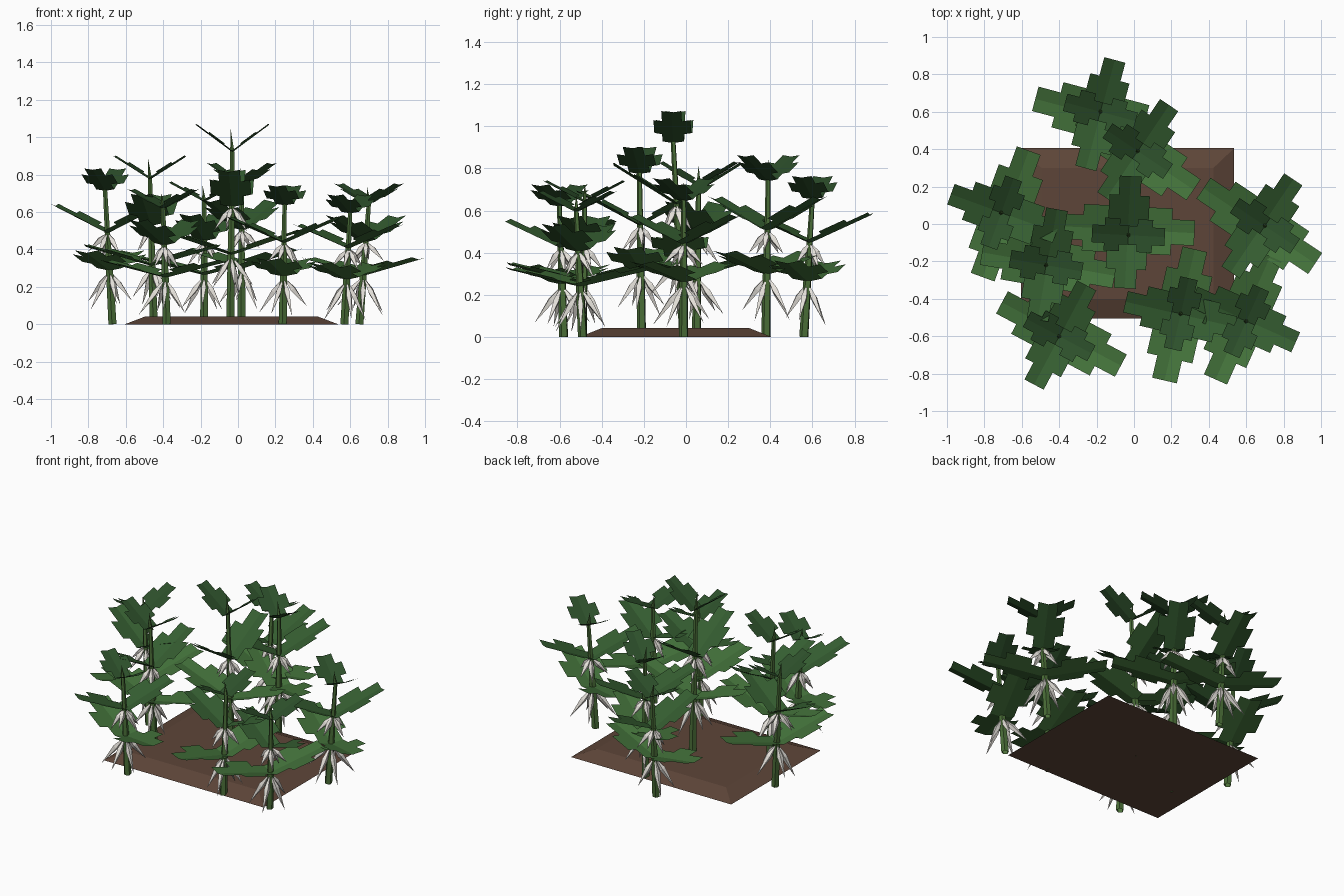
import bpy, bmesh, math, random
from mathutils import Vector, Matrix

if "Cube" in bpy.data.objects:
    bpy.data.objects.remove(bpy.data.objects["Cube"])

random.seed(4)


def material(name, rgb):
    m = bpy.data.materials.new(name)
    m.diffuse_color = (*rgb, 1)
    m.use_nodes = True
    m.node_tree.nodes["Principled BSDF"].inputs["Base Color"].default_value = m.diffuse_color
    return m


LEAVES = [material("leaf_light", (0.055, 0.165, 0.042)),
          material("leaf_mid", (0.035, 0.11, 0.03)),
          material("leaf_dark", (0.026, 0.08, 0.024))]
STEM = material("stem_green", (0.07, 0.16, 0.04))
WHITE = material("blossom_white", (0.78, 0.75, 0.70))
SOIL = material("soil_brown", (0.11, 0.06, 0.04))


def finish(bm, name, mats):
    me = bpy.data.meshes.new(name)
    bm.to_mesh(me)
    bm.free()
    for m in mats:
        me.materials.append(m)
    ob = bpy.data.objects.new(name, me)
    bpy.context.collection.objects.link(ob)
    return ob


def tube(bm, rings, sides=5):
    """Skin (centre, radius) rings with flat faces; zero radius makes a point."""
    axis = (rings[-1][0] - rings[0][0]).normalized()
    u = axis.orthogonal().normalized()
    v = axis.cross(u)
    prev = None
    for c, r in rings:
        if r == 0:
            ring = [bm.verts.new(c)] * sides
        else:
            ring = [bm.verts.new(c + r * (u * math.cos(k * math.tau / sides) + v * math.sin(k * math.tau / sides)))
                    for k in range(sides)]
        if prev:
            for k in range(sides):
                j = (k + 1) % sides
                bm.faces.new(list(dict.fromkeys([prev[k], prev[j], ring[j], ring[k]])))
        prev = ring


# Stepped leaf: (start, end, half-width factor) along its length
STEPS = [(0, 0.24, 0.58), (0.24, 0.66, 1.0), (0.66, 1.0, 0.54)]


def leaf(bm, node, angle, reach, rise, width, fold, shade):
    rot = Matrix.Rotation(angle, 3, 'Z')

    def pt(t, w):
        # Folded edges sit higher than the midrib
        return bm.verts.new(node + rot @ Vector((reach * t, w, rise * t + fold * abs(w))))
    for a, b, f in STEPS:
        w = f * width
        mid_a, mid_b = pt(a, 0), pt(b, 0)
        for quad in ([mid_a, pt(a, -w), pt(b, -w), mid_b], [mid_a, mid_b, pt(b, w), pt(a, w)]):
            bm.faces.new(quad).material_index = shade


# Hanging pointed blossoms below a leaf node
def blossoms(bm, node, angle, length, spread, count=5):
    for k in range(count):
        a = angle + (k + random.uniform(-0.2, 0.2)) * math.tau / count
        s = spread * random.uniform(0.75, 1.15)
        d = Vector((math.cos(a) * s, math.sin(a) * s, -length * random.uniform(0.7, 1.0)))
        tube(bm, [(node, 0), (node + d * 0.4, 0.018), (node + d, 0)], 4)


# Tiers: node height fraction, reach, rise per height, half-width, quarter turn, fold, shade
TIERS = [(0.345, 0.36, 0.115, 0.125, 0, 0.2, 0),
         (0.585, 0.30, 0.175, 0.108, 1, 0.22, 1),
         (0.86, 0.195, 0.135, 0.088, 0, 0.15, 2)]


def plant(i, x, y, tx, ty, height, deg):
    base, top = Vector((x, y, 0)), Vector((tx, ty, height * 0.86))

    def at(f):
        return base.lerp(top, f / 0.86)
    bm = bmesh.new()
    tube(bm, [(base, 0.023), (at(0.35), 0.02), (at(0.6), 0.015), (top, 0.012),
              (top + Vector((-0.01, 0, 0.12 * height)), 0)])
    finish(bm, f"stem_{i}", [STEM])

    bm = bmesh.new()
    for f, reach, rise, width, turn, fold, shade in TIERS:
        for half in (0, 1):
            leaf(bm, at(f), math.radians(deg + 90 * turn + 180 * half), reach,
                 rise * height, width, fold, shade)
    finish(bm, f"leaves_{i}", LEAVES)

    bm = bmesh.new()
    blossoms(bm, at(0.34), math.radians(deg), 0.22, 0.13)
    blossoms(bm, at(0.59), math.radians(deg + 30), 0.14, 0.09)
    finish(bm, f"blossoms_{i}", [WHITE])


# Plants: base x, y, top x, y, total height, heading of lowest leaf pair
PLANTS = [
    (-0.18, 0.56, -0.18, 0.60, 0.76, -15),
    (0.02, 0.38, 0.02, 0.39, 0.86, -34),
    (-0.67, 0.05, -0.71, 0.06, 0.83, 70),
    (-0.45, -0.21, -0.47, -0.22, 0.90, -10),
    (-0.04, -0.01, -0.03, -0.06, 1.07, -3),
    (0.65, -0.01, 0.70, -0.01, 0.75, -34),
    (0.24, -0.49, 0.25, -0.48, 0.74, 77),
    (0.57, -0.49, 0.60, -0.52, 0.69, 66),
    (-0.38, -0.58, -0.40, -0.60, 0.72, -28),
]
for i, p in enumerate(PLANTS, 1):
    plant(i, *p)

# Soil bed with sloped sides
bm = bmesh.new()
bmesh.ops.create_cube(bm, size=1)
for v in bm.verts:
    up = v.co.z > 0
    v.co.x = -0.035 + v.co.x * (0.92 if up else 1.14)
    v.co.y = -0.05 + v.co.y * (0.70 if up else 0.91)
    v.co.z = 0.042 if up else 0
finish(bm, "soil_bed", [SOIL])
